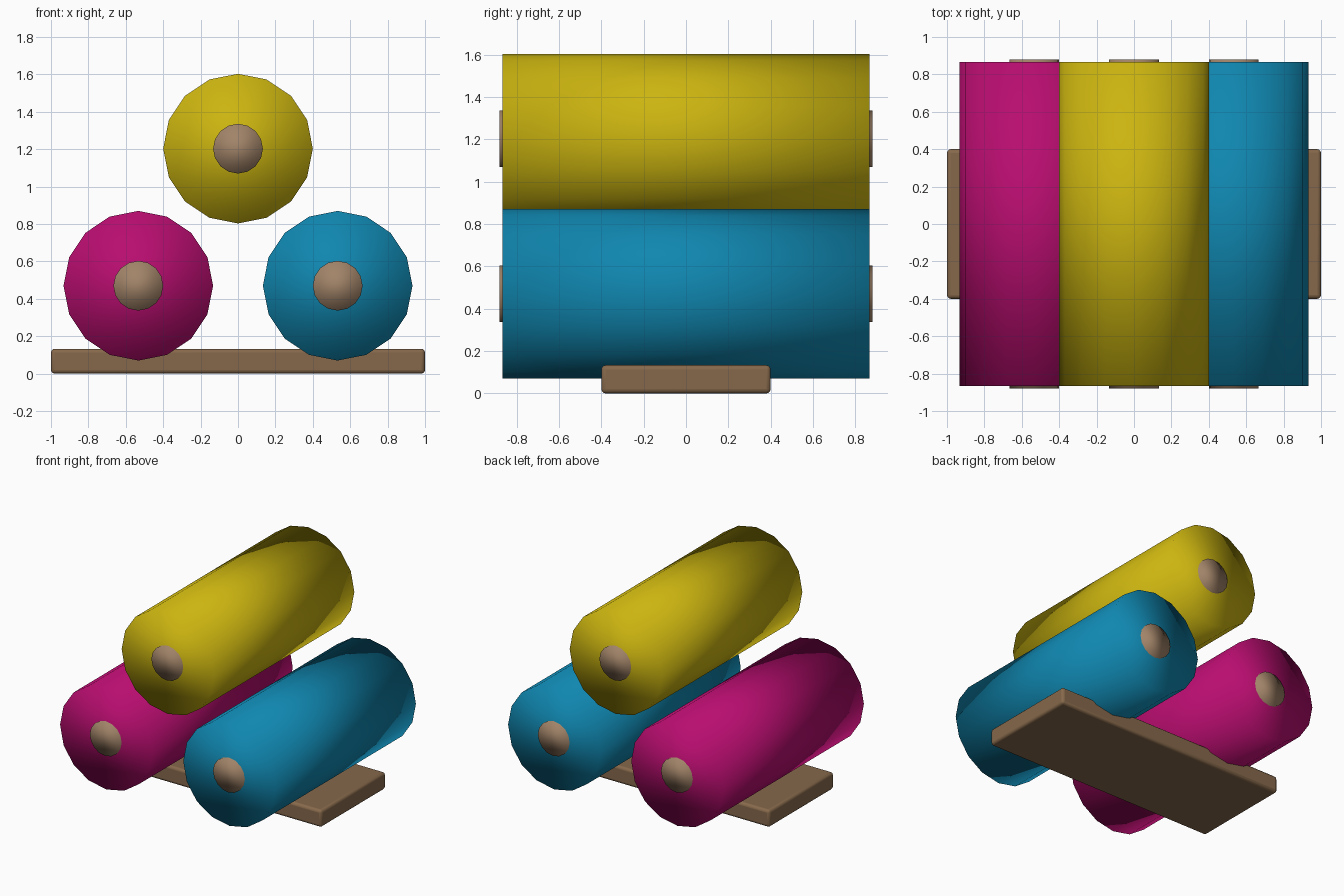
import bpy
from math import pi

if "Cube" in bpy.data.objects:
    bpy.data.objects.remove(bpy.data.objects["Cube"])


def material(name, rgb):
    m = bpy.data.materials.new(name)
    m.diffuse_color = (*rgb, 1)
    m.use_nodes = True
    m.node_tree.nodes["Principled BSDF"].inputs["Base Color"].default_value = m.diffuse_color
    return m


def cylinder(name, sides, radius, length, x, z, mat):
    """Cylinder lying along y, smooth shaded all over."""
    bpy.ops.mesh.primitive_cylinder_add(vertices=sides, radius=radius, depth=length,
                                        location=(x, 0, z), rotation=(pi / 2, 0, 0))
    ob = bpy.context.object
    ob.name = name
    ob.data.materials.append(mat)
    bpy.ops.object.shade_smooth()
    return ob


wood = material("wood", (0.24, 0.14, 0.07))
tan = material("tan", (0.36, 0.23, 0.14))

# three rolls, each with an axle poking out of both ends
rolls = [
    ("left", -0.533, 0.47, (0.48, 0.004, 0.16)),
    ("right", 0.533, 0.47, (0.005, 0.24, 0.43)),
    ("top", 0.0, 1.203, (0.60, 0.46, 0.005)),
]
for side, x, z, rgb in rolls:
    cylinder(side + "_roll", 16, 0.4, 1.733, x, z, material(side + "_colour", rgb))
    cylinder(side + "_axle", 16, 0.133, 1.76, x, z, tan)

# rounded base plank
bpy.ops.mesh.primitive_cube_add(size=1, location=(0, 0, 0.0665))
base = bpy.context.object
base.name = "base_plank"
base.scale = (2, 0.8, 0.133)
bpy.ops.object.transform_apply(location=False, rotation=False, scale=True)
base.data.materials.append(wood)
bevel = base.modifiers.new("Bevel", "BEVEL")
bevel.width = 0.02
bevel.segments = 3
bpy.ops.object.shade_smooth_by_angle()
